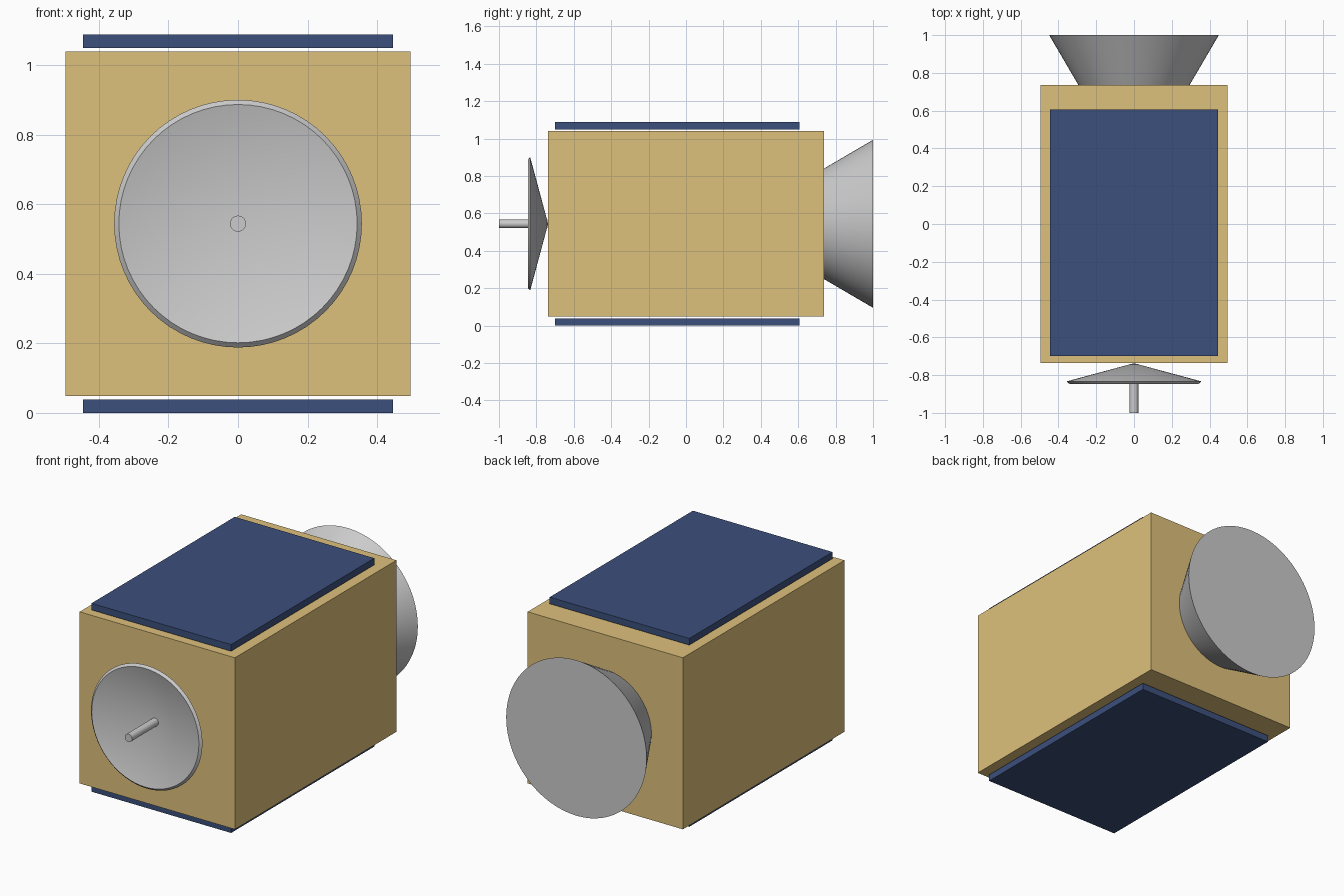
import bpy, bmesh, math

if "Cube" in bpy.data.objects:
    bpy.data.objects.remove(bpy.data.objects["Cube"])

MID_Z = 0.544  # height of the central axis


def material(name, color):
    m = bpy.data.materials.new(name)
    m.diffuse_color = color
    m.use_nodes = True
    m.node_tree.nodes["Principled BSDF"].inputs["Base Color"].default_value = m.diffuse_color
    return m


def add_object(name, bm, mat=None):
    bmesh.ops.recalc_face_normals(bm, faces=bm.faces)
    mesh = bpy.data.meshes.new(name)
    bm.to_mesh(mesh)
    bm.free()
    ob = bpy.data.objects.new(name, mesh)
    bpy.context.collection.objects.link(ob)
    if mat:
        mesh.materials.append(mat)
    return ob


def box(name, lo, hi, mat):
    bm = bmesh.new()
    bmesh.ops.create_cube(bm, size=1)
    for v in bm.verts:
        v.co = [(a + b) / 2 + c * (b - a) for a, b, c in zip(lo, hi, v.co)]
    return add_object(name, bm, mat)


def lathe(name, profile, steps=64):
    """Spin (radius, y) points around the central y axis."""
    bm = bmesh.new()
    verts = [bm.verts.new((r, y, MID_Z)) for r, y in profile]
    edges = [bm.edges.new(pair) for pair in zip(verts, verts[1:])]
    bmesh.ops.spin(bm, geom=verts + edges, cent=(0, 0, MID_Z), axis=(0, 1, 0),
                   angle=math.tau, steps=steps, use_duplicate=False)
    bmesh.ops.remove_doubles(bm, verts=bm.verts, dist=0.0001)
    ob = add_object(name, bm)
    bpy.ops.object.select_all(action='DESELECT')
    ob.select_set(True)
    bpy.context.view_layer.objects.active = ob
    bpy.ops.object.shade_smooth_by_angle(angle=math.radians(30))
    return ob


gold = material("gold_foil", (0.73, 0.53, 0.2, 1))
blue = material("solar_blue", (0.045, 0.08, 0.2, 1))

# Main body
box("body", (-0.496, -0.737, 0.0485), (0.496, 0.737, 1.0395), gold)

# Solar panels, floating just below and above the body
for name, z in (("lower_solar_panel", 0.0), ("upper_solar_panel", 1.0495)):
    box(name, (-0.446, -0.70, z), (0.446, 0.607, z + 0.0385), blue)

# Front antenna dish: thin hollow cone with a slanted rim
lathe("antenna_dish", [(0, -0.737), (0.356, -0.833), (0.3425, -0.846), (0, -0.752)])

# Feed rod standing in the dish
lathe("antenna_feed", [(0, -1.0), (0.023, -1.0), (0.023, -0.74), (0, -0.74)], 32)

# Rear engine nozzle, closed at the wide end
lathe("engine_nozzle", [(0, 0.735), (0.294, 0.735), (0.449, 1.0), (0, 1.0)])
